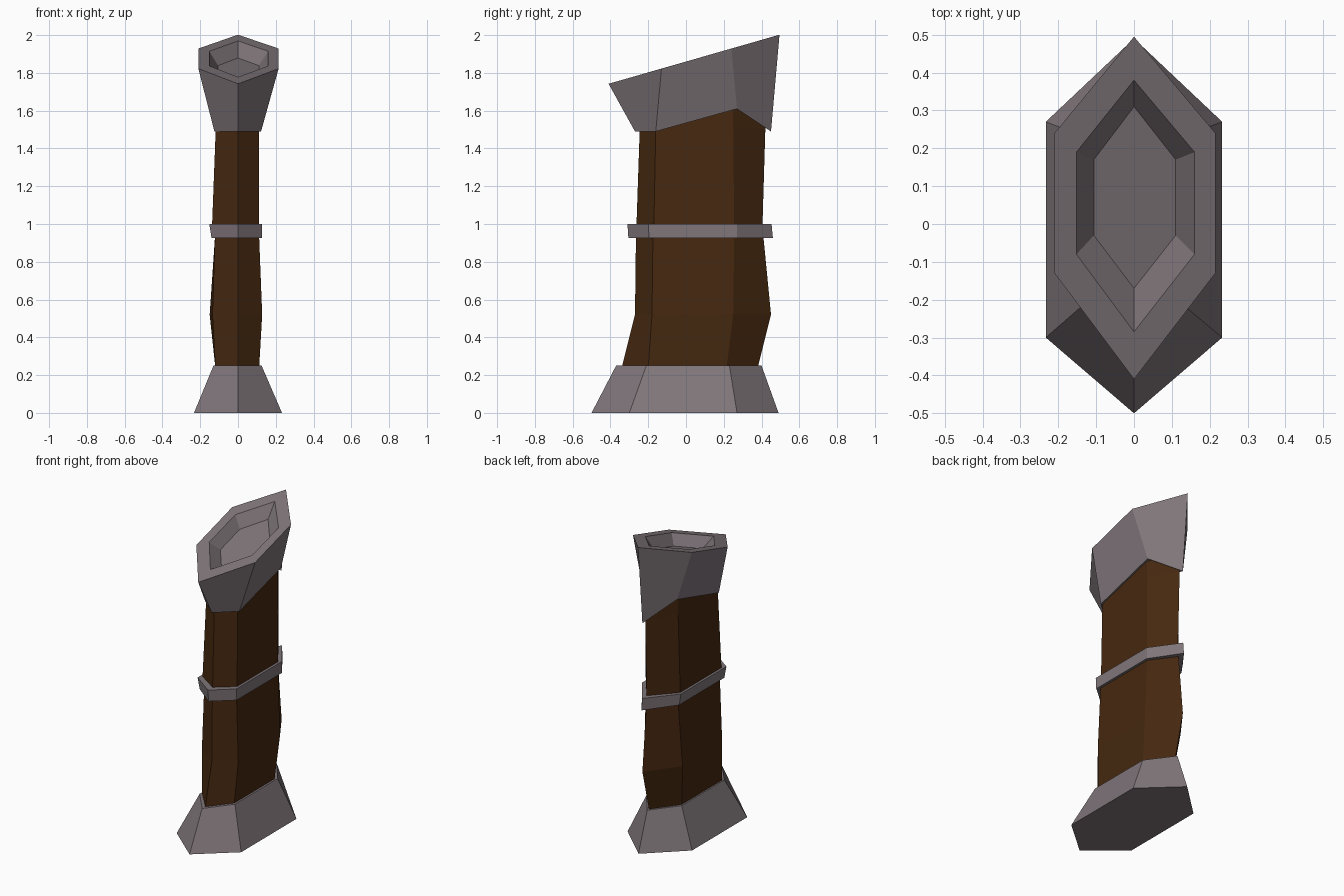
import bpy
import bmesh

cube = bpy.data.objects.get("Cube")
if cube:
    bpy.data.objects.remove(cube)


def material(name, colour):
    mat = bpy.data.materials.new(name)
    mat.use_nodes = True
    mat.diffuse_color = colour
    bsdf = next(n for n in mat.node_tree.nodes if n.type == "BSDF_PRINCIPLED")
    bsdf.inputs["Base Color"].default_value = colour
    return mat


grey = material("warm grey metal", (0.215, 0.18, 0.195, 1))
brown = material("dark brown leather", (0.06, 0.021, 0.005, 1))


def hexagon(front, side_front, side_back, back, left, right, height):
    """Six-sided section; height is a function of y."""
    points = [(0, front), (left, side_front), (left, side_back),
              (0, back), (right, side_back), (right, side_front)]
    return [(x, y, height(y)) for x, y in points]


def level(z):
    return lambda y: z


def loft(name, sections, mat, closed=False):
    """Skin a stack of sections; closed joins the last one to the first."""
    bm = bmesh.new()
    rings = [[bm.verts.new(p) for p in s] for s in sections]
    pairs = list(zip(rings, rings[1:]))
    if closed:
        pairs.append((rings[-1], rings[0]))
    else:
        bm.faces.new(rings[0][::-1])
        bm.faces.new(rings[-1])
    for low, high in pairs:
        for i in range(len(low)):
            j = (i + 1) % len(low)
            bm.faces.new((low[i], low[j], high[j], high[i]))
    bmesh.ops.recalc_face_normals(bm, faces=bm.faces)
    mesh = bpy.data.meshes.new(name)
    bm.to_mesh(mesh)
    bm.free()
    mesh.materials.append(mat)
    obj = bpy.data.objects.new(name, mesh)
    bpy.context.collection.objects.link(obj)
    return obj


# Flared foot
loft("foot", [
    hexagon(-0.5, -0.3, 0.27, 0.49, 0.233, -0.233, level(0)),
    hexagon(-0.37, -0.21, 0.23, 0.4, 0.125, -0.13, level(0.25)),
], grey)

# Bent grip
grip = [
    hexagon(-0.34, -0.2, 0.215, 0.38, 0.112, -0.12, level(0.24)),
    hexagon(-0.27, -0.18, 0.25, 0.45, 0.128, -0.135, level(0.52)),
    hexagon(-0.265, -0.175, 0.255, 0.41, 0.112, -0.122, level(0.93)),
    hexagon(-0.262, -0.17, 0.255, 0.405, 0.112, -0.137, level(1.0)),
    hexagon(-0.245, -0.16, 0.25, 0.42, 0.11, -0.118, level(1.5)),
    hexagon(-0.24, -0.15, 0.25, 0.42, 0.108, -0.115, level(1.64)),
]
x, y, z = grip[1][4]
grip[1][4] = (-0.15, y, z)
loft("grip", grip, brown)

# Band around the grip
loft("band", [
    hexagon(-0.305, -0.195, 0.27, 0.46, 0.128, -0.14, level(0.925)),
    hexagon(-0.31, -0.2, 0.27, 0.453, 0.128, -0.152, level(1.0)),
    hexagon(-0.25, -0.16, 0.24, 0.4, 0.105, -0.115, level(1.0)),
    hexagon(-0.25, -0.16, 0.24, 0.4, 0.105, -0.115, level(0.925)),
], grey, closed=True)


# Slanted, hollowed head
def slant(drop=0):
    return lambda y: 1.86 + 0.287 * y - drop


collar = hexagon(-0.27, -0.16, 0.27, 0.45, 0.122, -0.125, level(1.49))
for i in (2, 4):
    x, y, z = collar[i]
    collar[i] = (x, y, 1.61)
loft("head", [
    collar,
    hexagon(-0.41, -0.13, 0.24, 0.495, 0.215, -0.21, slant()),
    hexagon(-0.285, -0.08, 0.19, 0.38, 0.16, -0.152, slant()),
    hexagon(-0.17, -0.03, 0.17, 0.31, 0.11, -0.106, slant(0.07)),
], grey)
